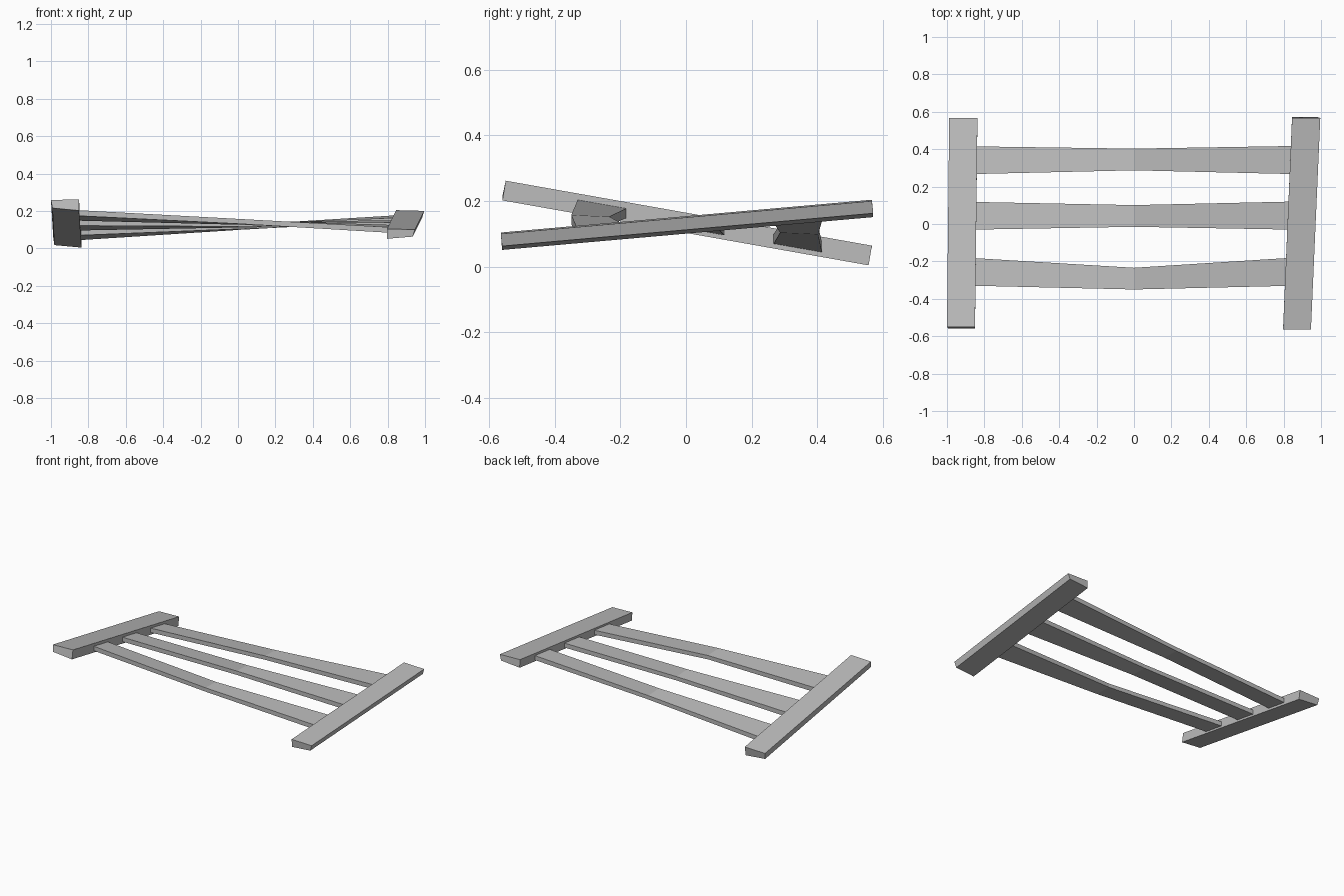
import bpy, bmesh

cube = bpy.data.objects.get("Cube")
if cube:
    bpy.data.objects.remove(cube, do_unlink=True)

grey = bpy.data.materials.new("plain_grey")
grey.use_nodes = True
colour = (0.5, 0.5, 0.5, 1)
grey.diffuse_color = colour
grey.node_tree.nodes["Principled BSDF"].inputs["Base Color"].default_value = colour


def loft(name, sections):
    """Join four-cornered cross-sections into a closed solid."""
    bm = bmesh.new()
    rings = [[bm.verts.new(p) for p in s] for s in sections]
    for a, b in zip(rings, rings[1:]):
        for i in range(4):
            j = (i + 1) % 4
            bm.faces.new((a[i], a[j], b[j], b[i]))
    bm.faces.new(rings[0])
    bm.faces.new(rings[-1])
    bmesh.ops.recalc_face_normals(bm, faces=bm.faces)
    mesh = bpy.data.meshes.new(name)
    bm.to_mesh(mesh)
    bm.free()
    mesh.materials.append(grey)
    bpy.context.collection.objects.link(bpy.data.objects.new(name, mesh))


def rail_end(inner, outer, y, top, thick, lean, slant):
    """Slightly tapered end of a rail, thicker on its inner side."""
    taper = thick * 0.78
    return [(inner, y, top), (outer, y, top - 0.004),
            (outer - lean, y + slant, top - taper), (inner, y + slant, top - thick)]


# End rails, tilted in opposite directions
loft("right_rail", [rail_end(-0.85, -1.0, -0.55, 0.262, 0.06, -0.008, -0.01),
                    rail_end(-0.837, -0.988, 0.567, 0.064, 0.06, -0.006, -0.01)])
loft("left_rail", [rail_end(0.797, 0.946, -0.565, 0.104, 0.053, 0.012, 0.004),
                   rail_end(0.845, 0.996, 0.567, 0.204, 0.053, 0.012, 0.004)])


# Twisted rungs: each end follows the tilt of its rail
def rung_section(x, y0, y1, height, slope, thick):
    half = thick / 2
    z0, z1 = height + slope * y0, height + slope * y1
    return [(x, y0, z0 - half), (x, y1, z1 - half),
            (x, y1, z1 + half), (x, y0, z0 + half)]


rungs = {"front_rung": (-0.33, -0.35), "middle_rung": (-0.03, -0.015),
         "back_rung": (0.267, 0.287)}
for name, (end_y, mid_y) in rungs.items():
    loft(name, [rung_section(-0.86, end_y, end_y + 0.148, 0.131, -0.176, 0.03),
                rung_section(0, mid_y, mid_y + 0.116, 0.129, -0.044, 0.026),
                rung_section(0.85, end_y, end_y + 0.15, 0.125, 0.088, 0.03)])
